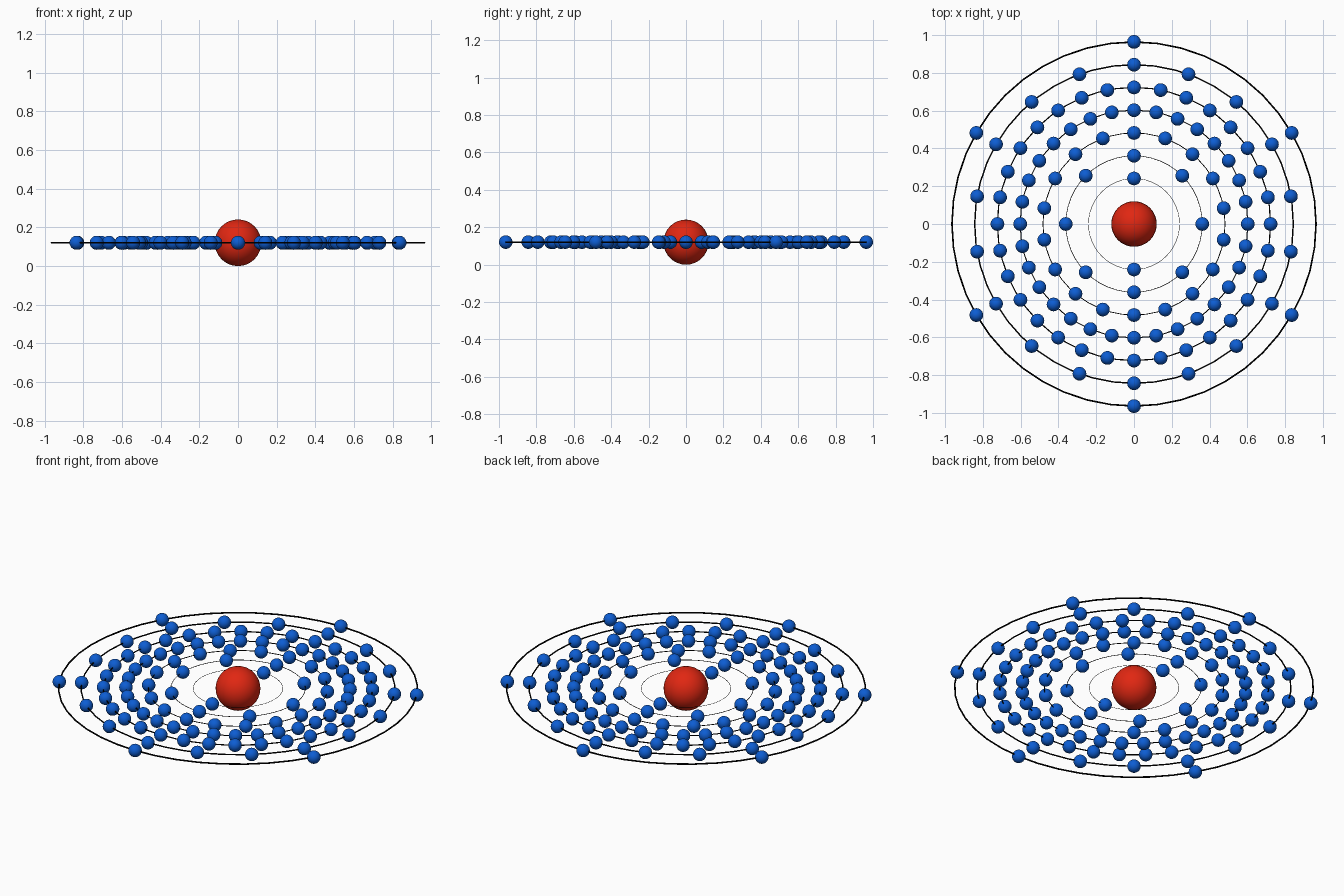
import bpy
from math import sin, cos, pi

if "Cube" in bpy.data.objects:
    bpy.data.objects.remove(bpy.data.objects["Cube"])

K = 1 / 8.3                          # radius of nucleus; shells are spaced by K
SHELLS = [2, 8, 18, 32, 32, 18, 6]   # electrons per shell, inner to outer


def material(name, rgb):
    m = bpy.data.materials.new(name)
    m.diffuse_color = (*rgb, 1)
    m.use_nodes = True
    m.node_tree.nodes["Principled BSDF"].inputs["Base Color"].default_value = m.diffuse_color
    return m


red = material("red", (0.75, 0.02, 0.006))
blue = material("blue", (0.004, 0.11, 0.65))
black = material("black", (0.0, 0.0, 0.0))


def finish(name, mat):
    ob = bpy.context.object
    ob.name = name
    ob.data.materials.append(mat)
    bpy.ops.object.shade_smooth()
    return ob


# Nucleus resting on the ground
bpy.ops.mesh.primitive_uv_sphere_add(segments=32, ring_count=16, radius=K, location=(0, 0, K))
finish("nucleus", red)

# Orbit rings with their evenly spaced electrons, starting at +y
electron_mesh = None
for s, count in enumerate(SHELLS):
    r = (s + 2) * K
    bpy.ops.mesh.primitive_torus_add(major_segments=48, minor_segments=12, major_radius=r,
                                     minor_radius=0.0045 * r, location=(0, 0, K))
    finish(f"orbit_ring_{s + 1}", black)
    for i in range(count):
        a = 2 * pi * i / count
        pos = (r * sin(a), r * cos(a), K)
        if electron_mesh is None:
            bpy.ops.mesh.primitive_uv_sphere_add(segments=32, ring_count=16, radius=0.3 * K, location=pos)
            electron_mesh = finish("electron_1_1", blue).data
        else:
            ob = bpy.data.objects.new(f"electron_{s + 1}_{i + 1}", electron_mesh)
            ob.location = pos
            bpy.context.collection.objects.link(ob)
